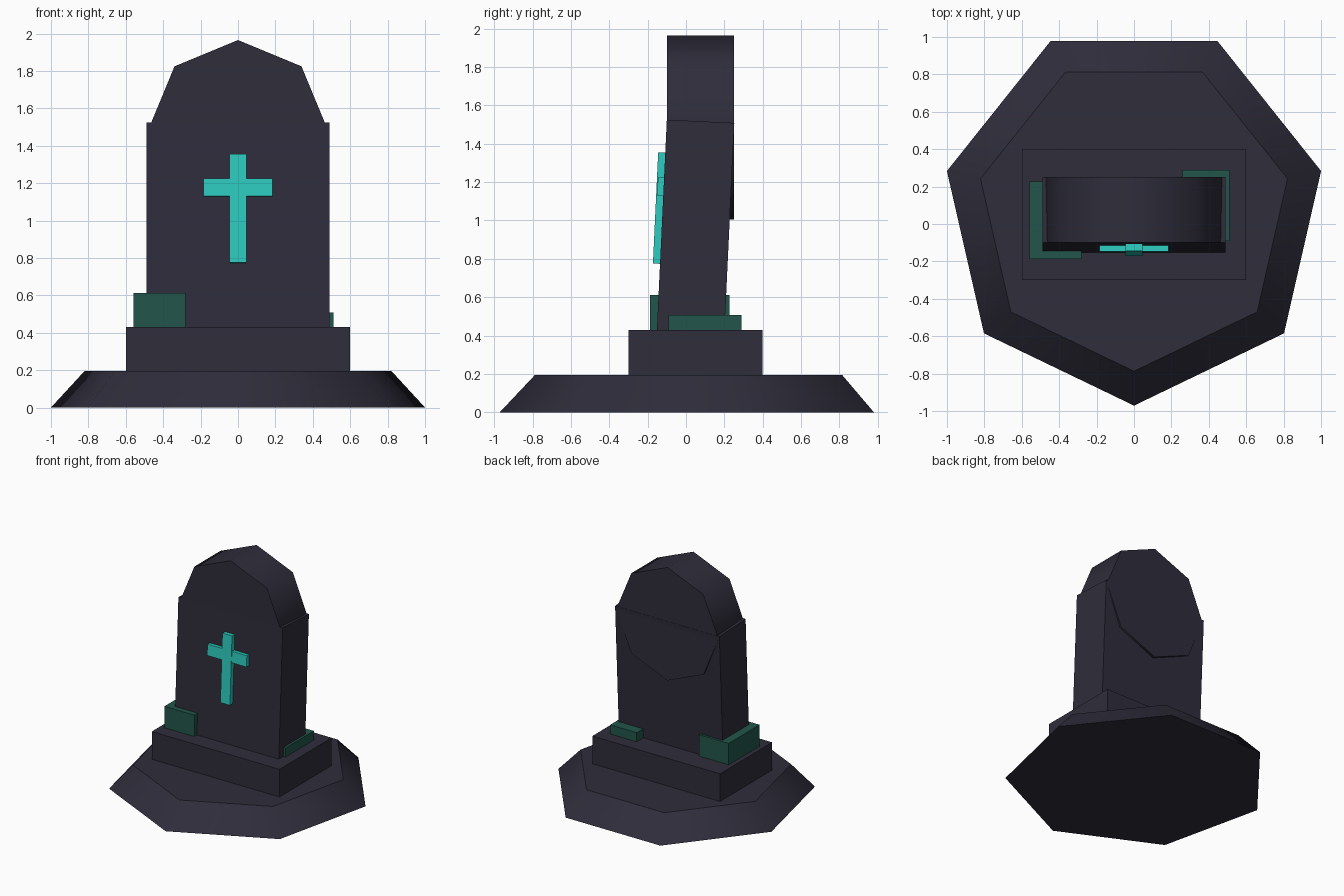
import bpy
import math
from mathutils import Matrix, Vector

cube = bpy.data.objects.get("Cube")
if cube:
    bpy.data.objects.remove(cube, do_unlink=True)


def material(name, rgb):
    mat = bpy.data.materials.new(name)
    mat.use_nodes = True
    mat.diffuse_color = (*rgb, 1)
    mat.node_tree.nodes["Principled BSDF"].inputs["Base Color"].default_value = (*rgb, 1)
    return mat


stone = material("dark stone", (0.028, 0.026, 0.043))
moss = material("moss green", (0.016, 0.094, 0.07))
glow = material("turquoise", (0.027, 0.6, 0.52))
LEAN = math.radians(-2.7)


def finish(name, mat):
    obj = bpy.context.object
    obj.name = name
    obj.data.materials.append(mat)
    return obj


def box(name, mat, low, high, pivot=None):
    """Box between two corners, optionally leaning back about a pivot."""
    low, high = Vector(low), Vector(high)
    bpy.ops.mesh.primitive_cube_add(size=1)
    obj = finish(name, mat)
    size = high - low
    obj.data.transform(Matrix.Translation((low + high) / 2) @ Matrix.Diagonal((*size, 1)))
    if pivot:
        shift = Matrix.Translation(pivot)
        obj.data.transform(shift @ Matrix.Rotation(LEAN, 4, "X") @ shift.inverted())
    return obj


# Seven-sided sloping mound, one corner to the front
bpy.ops.mesh.primitive_cone_add(vertices=7, radius1=1.026, radius2=0.842, depth=0.195)
mound = finish("mound", stone)
mound.data.transform(Matrix.Translation((0, 0.055, 0.0975)) @ Matrix.Rotation(math.pi, 4, "Z"))
bpy.ops.object.shade_smooth_by_angle(angle=math.radians(44))

# Plinth
box("plinth", stone, (-0.6, -0.3, 0.19), (0.6, 0.4, 0.43))

# Leaning slab and its upright eight-sided rounded head
box("slab", stone, (-0.49, -0.1, 0.4), (0.49, 0.252, 1.525), (0, -0.1, 1.525))
bpy.ops.mesh.primitive_cylinder_add(vertices=8, radius=0.48, depth=0.35)
head = finish("rounded_head", stone)
head.data.transform(Matrix.Translation((0, 0.075, 1.485)) @ Matrix.Rotation(math.pi / 2, 4, "X"))
bpy.ops.object.shade_smooth_by_angle(angle=math.radians(50))

# Cross on the front of the slab
pivot = (0, -0.145, 1.355)
box("cross_upright", glow, (-0.045, -0.145, 0.775), (0.045, -0.09, 1.355), pivot)
box("cross_bar", glow, (-0.185, -0.14, 1.13), (0.185, -0.09, 1.225), pivot)

# Moss blocks around the foot of the slab
box("right_moss", moss, (-0.56, -0.187, 0.42), (-0.28, 0.228, 0.612))
box("left_moss", moss, (0.26, -0.09, 0.42), (0.51, 0.29, 0.507))
